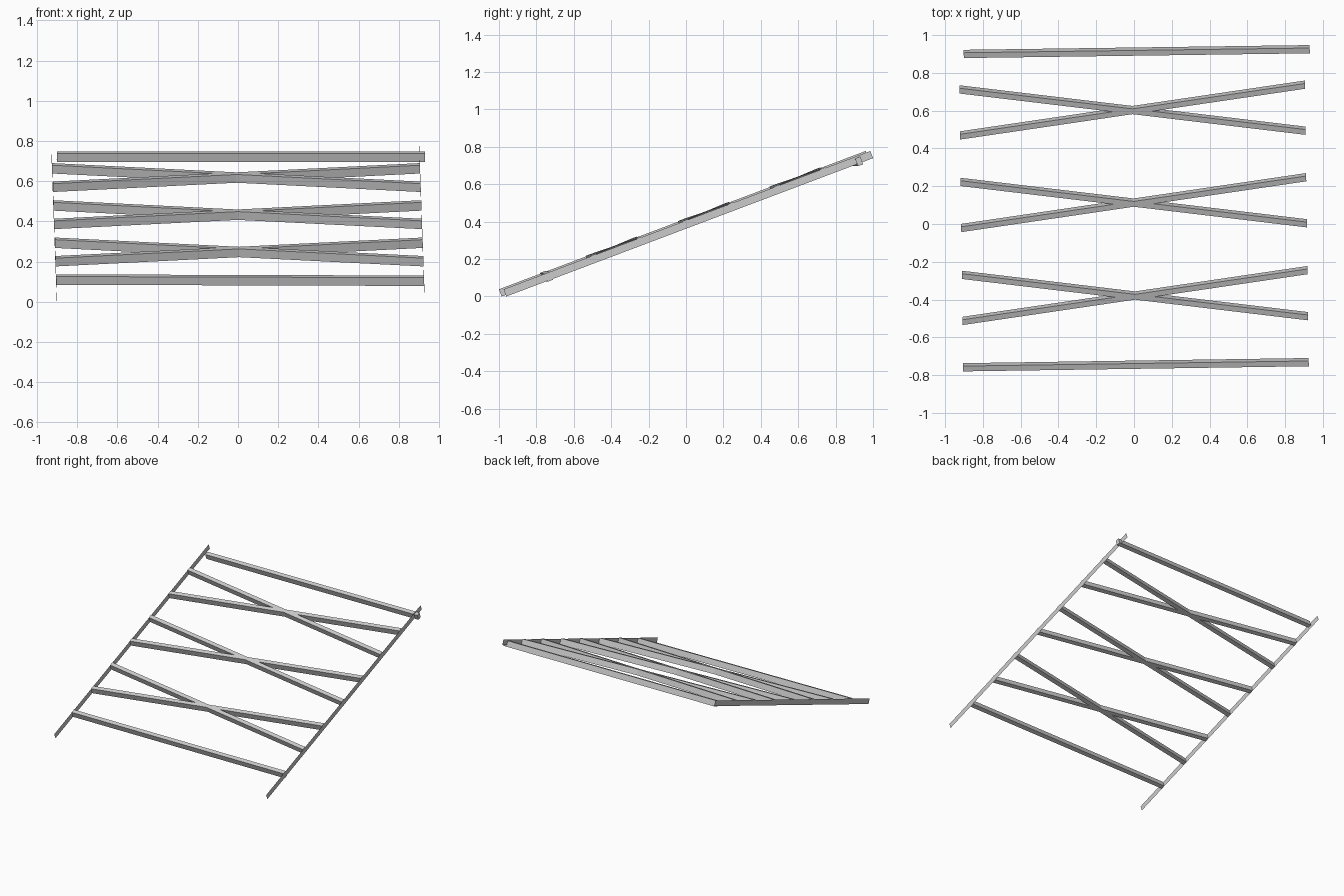
import bpy, bmesh, math
from mathutils import Matrix, Vector

if "Cube" in bpy.data.objects:
    bpy.data.objects.remove(bpy.data.objects["Cube"])

# Local frame: x across, y up the slope, z normal to the slope
SLOPE = math.radians(20.66)
YAW = 0.0137
FRAME = (Matrix.Translation((0, 0, 0.389))
         @ Matrix.Rotation(YAW, 4, 'Z') @ Matrix.Rotation(SLOPE, 4, 'X'))
HALF_W = 0.915       # rails sit at +/- this
HALF_L = 1.048       # half of the rail length
C = math.cos(SLOPE)


def finish(bm, name):
    bmesh.ops.recalc_face_normals(bm, faces=bm.faces)
    bm.transform(FRAME)
    me = bpy.data.meshes.new(name)
    bm.to_mesh(me)
    bm.free()
    ob = bpy.data.objects.new(name, me)
    bpy.context.collection.objects.link(ob)
    return ob


def bar(name, a, b, depth=0.03, height=0.044):
    """Rectangular bar from a to b, ends cut parallel to the rails."""
    bm = bmesh.new()
    bmesh.ops.create_cube(bm, size=1)
    for v in bm.verts:
        end = Vector(a if v.co.x < 0 else b)
        v.co = end + Vector((0, v.co.y * depth, v.co.z * height))
    return finish(bm, name)


def rail(name, x):
    """Sheet-thin upright side rail."""
    bm = bmesh.new()
    h = 0.0205
    bm.faces.new([bm.verts.new((x, y, z)) for y, z in
                  ((-HALF_L, -h), (HALF_L, -h), (HALF_L, h), (-HALF_L, h))])
    return finish(bm, name)


# Side rails
rail("left_rail", -HALF_W)
rail("right_rail", HALF_W)

# Straight bars at both ends; the upper one is shifted sideways and sits lower
bar("lower_cross_bar", (-HALF_W, -0.745 / C, 0.003), (HALF_W, -0.745 / C, -0.003))
bar("upper_cross_bar", (-HALF_W + 0.026, 0.909 / C, -0.010),
    (HALF_W + 0.028, 0.909 / C, -0.010))

# Three crossed pairs of diagonal braces
for i, mid in enumerate((-0.378, 0.114, 0.604)):
    for label, s in (("rising", 1), ("falling", -1)):
        bar(f"{label}_brace_{i + 1}",
            (-HALF_W, (mid - s * 0.122) / C, 0.002),
            (HALF_W, (mid + s * 0.122) / C, 0.002))
